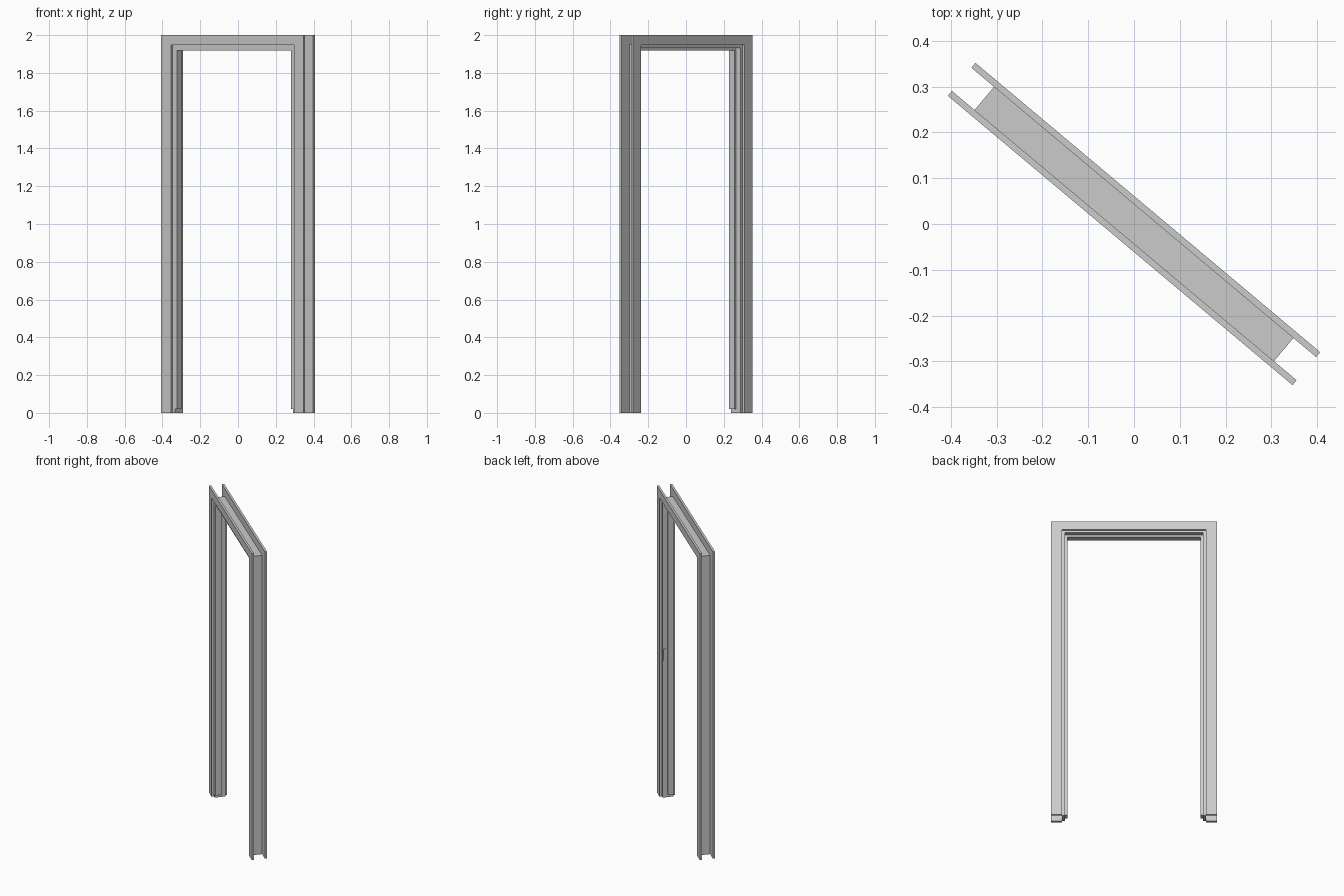
import bpy, bmesh
from math import radians

if "Cube" in bpy.data.objects:
    bpy.data.objects.remove(bpy.data.objects["Cube"])

TURN = radians(-40)   # whole frame is turned about z


def finish(name, bm):
    bmesh.ops.recalc_face_normals(bm, faces=bm.faces)
    mesh = bpy.data.meshes.new(name)
    bm.to_mesh(mesh)
    bm.free()
    obj = bpy.data.objects.new(name, mesh)
    obj.rotation_euler.z = TURN
    bpy.context.collection.objects.link(obj)
    return obj


def arch(name, outer, inner, y0, y1, base=0.0):
    """Upside-down U; outer and inner are (half width, top height)."""
    (ow, ot), (iw, it) = outer, inner
    outline = [(-ow, base), (-ow, ot), (ow, ot), (ow, base),
               (iw, base), (iw, it), (-iw, it), (-iw, base)]
    bm = bmesh.new()
    face = bm.faces.new([bm.verts.new((x, y0, z)) for x, z in outline])
    ext = bmesh.ops.extrude_face_region(bm, geom=[face])
    verts = [g for g in ext["geom"] if isinstance(g, bmesh.types.BMVert)]
    bmesh.ops.translate(bm, vec=(0, y1 - y0, 0), verts=verts)
    return finish(name, bm)


def box(name, lo, hi):
    bm = bmesh.new()
    bmesh.ops.create_cube(bm, size=1)
    for v in bm.verts:
        v.co = [(a + b) / 2 + c * (b - a) for a, b, c in zip(lo, hi, v.co)]
    return finish(name, bm)


# Flat casings on both faces of the wall
arch("front_casing", (0.4915, 2.0), (0.425, 1.947), -0.047, -0.033)
arch("back_casing", (0.4915, 2.0), (0.425, 1.947), 0.033, 0.047)

# Jamb lining between the casings
arch("jamb", (0.4268, 1.95), (0.409, 1.933), -0.033, 0.033)

# Door stop, raised slightly off the floor
arch("door_stop", (0.409, 1.933), (0.394, 1.918), -0.033, 0.004, 0.02)

# Latch plate on the right-hand jamb
box("strike_plate", (0.4075, 0.006, 0.895), (0.4095, 0.030, 0.97))
